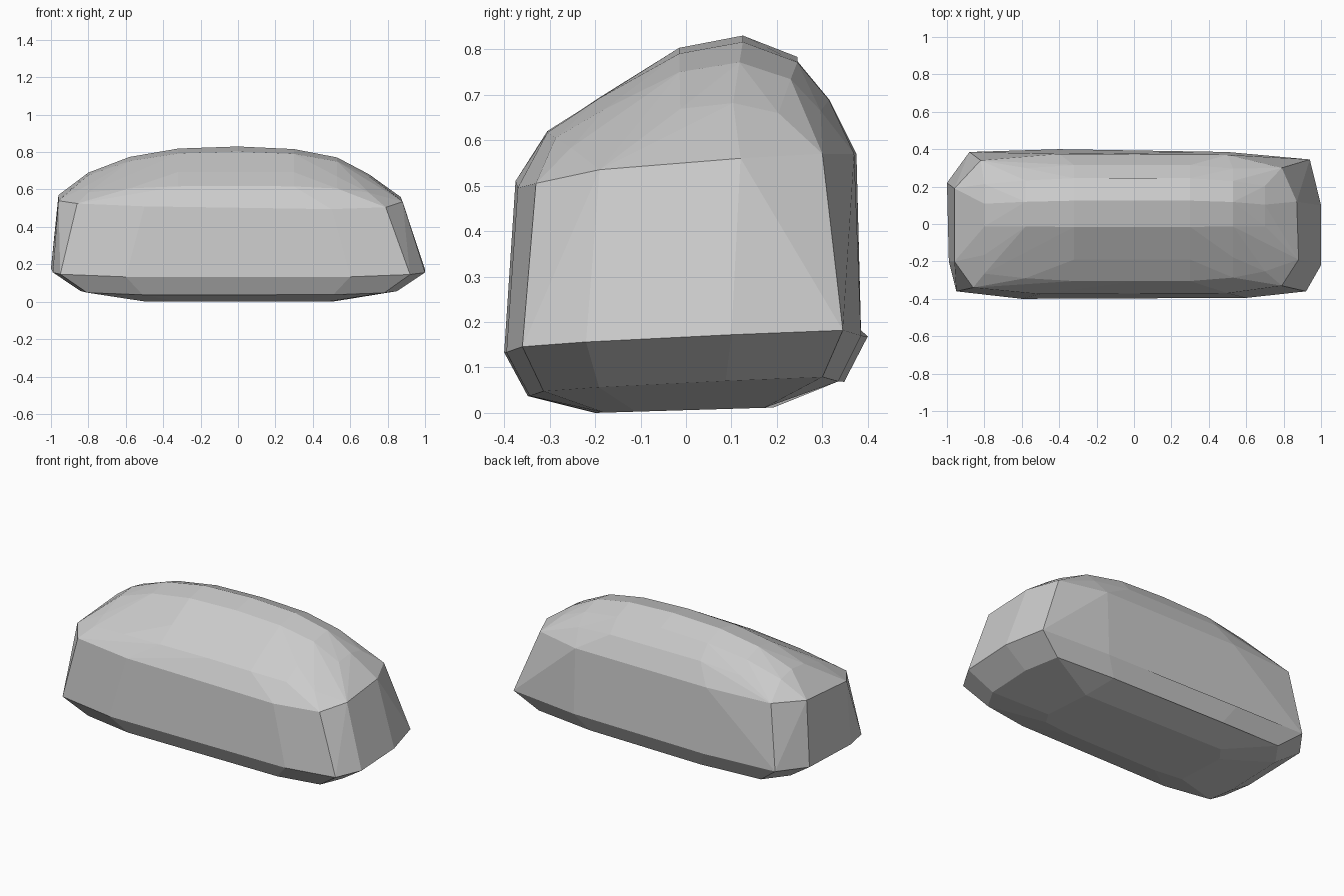
import bpy, bmesh
from math import radians

if "Cube" in bpy.data.objects:
    bpy.data.objects.remove(bpy.data.objects["Cube"])

# Widest outline of the boulder, seen from above
outline = [(-.95, -.36), (-.99, -.2), (-1, .22), (-.88, .385), (-.4, .4), (.5, .385),
           (.94, .345), (1, .1), (1, -.22), (.92, -.36), (.6, -.395), (-.6, -.4)]

# Shoulder where the side walls meet the dome
shoulder = [(-.86, -.34, .525), (-.96, -.2, .54), (-.96, .19, .57), (-.82, .34, .57),
            (-.4, .375, .57), (.5, .37, .57), (.79, .3, .57), (.87, .12, .56),
            (.88, -.19, .535), (.79, -.33, .505), (.5, -.37, .495), (-.5, -.375, .51)]

# Dome cross-section (y, z), and stations along x (x, height factor, depth factor)
dome = [(-.305, .62), (-.19, .7), (-.015, .803), (.125, .83), (.245, .783), (.315, .695)]
stations = [(-.8, .5, .87), (-.58, .8, .95), (-.32, .96, 1), (0, 1, 1),
            (.3, .95, 1), (.53, .79, .94), (.7, .47, .83)]


def ring(sx, sy, z, tilt, bow):
    """Scaled copy of the outline, tilted in y and lifted at the ends."""
    return [(x * sx, y * sy, z + tilt * y * sy + bow * x * x) for x, y in outline]


points = ring(.52, .5, .006, .03, 0)          # underside
points += ring(.85, .87, .048, .05, .018)     # lower bevel
points += ring(1, 1, .145, .05, .022)         # widest edge
points += shoulder
for x, fz, fy in stations:
    points += [(x, y * fy, .55 + (z - .55) * fz) for y, z in dome]

# Boulder: faceted skin around the contours
bm = bmesh.new()
for p in points:
    bm.verts.new(p)
hull = bmesh.ops.convex_hull(bm, input=bm.verts[:])
inner = {v for v in hull["geom_interior"] + hull["geom_unused"]
         if isinstance(v, bmesh.types.BMVert)}
bmesh.ops.delete(bm, geom=list(inner), context='VERTS')
bmesh.ops.dissolve_limit(bm, angle_limit=radians(3), verts=bm.verts[:], edges=bm.edges[:])
bmesh.ops.recalc_face_normals(bm, faces=bm.faces[:])

low = min(v.co.z for v in bm.verts)
bmesh.ops.translate(bm, verts=bm.verts[:], vec=(0, 0, -low))

mesh = bpy.data.meshes.new("boulder")
bm.to_mesh(mesh)
bm.free()
bpy.context.collection.objects.link(bpy.data.objects.new("boulder", mesh))
